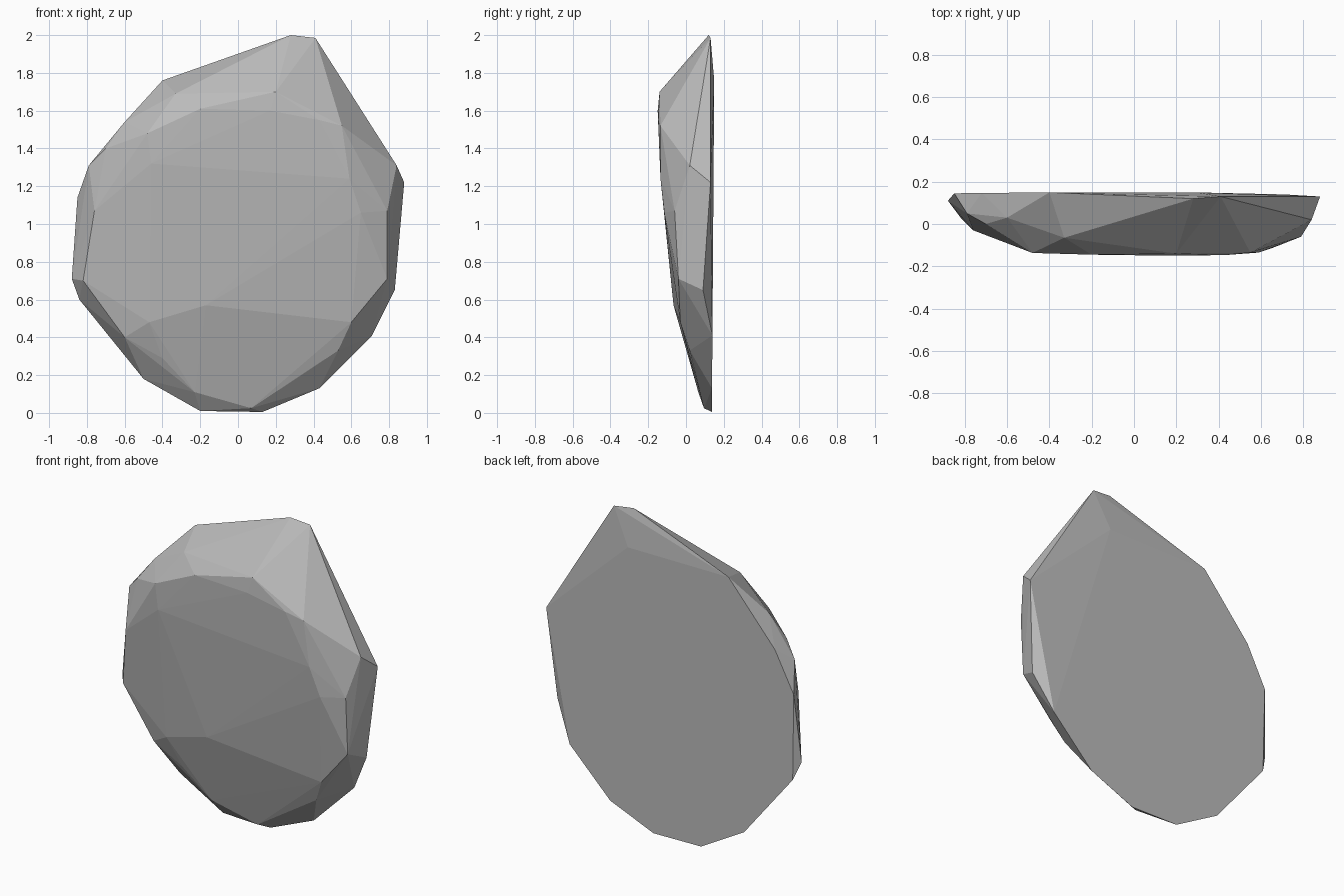
import bpy
import bmesh

# Remove the default cube
default_cube = bpy.data.objects.get("Cube")
if default_cube:
    bpy.data.objects.remove(default_cube, do_unlink=True)


def flat_material(name, colour):
    material = bpy.data.materials.new(name)
    material.use_nodes = True
    material.diffuse_color = colour
    shader = material.node_tree.nodes["Principled BSDF"]
    shader.inputs["Base Color"].default_value = colour
    shader.inputs["Roughness"].default_value = 0.9
    return material


def rear_point(x, z):
    """The flat rear of the slab leans very slightly towards the back at the top."""
    return (x, 0.137 + 0.007 * z, z)


def hull_object(name, points, material):
    """Wrap the chiselled corner points in a faceted convex shell."""
    mesh = bpy.data.meshes.new(name)
    shell = bmesh.new()
    for point in points:
        shell.verts.new(point)
    result = bmesh.ops.convex_hull(shell, input=shell.verts[:])
    unused = set(result["geom_interior"]) | set(result["geom_unused"])
    loose = [item for item in unused if isinstance(item, bmesh.types.BMVert)]
    bmesh.ops.delete(shell, geom=loose, context="VERTS")
    bmesh.ops.recalc_face_normals(shell, faces=shell.faces[:])
    for face in shell.faces:
        face.smooth = False
    shell.to_mesh(mesh)
    shell.free()
    mesh.materials.append(material)
    stone = bpy.data.objects.new(name, mesh)
    bpy.context.collection.objects.link(stone)
    return stone


# Outline of the flat rear face, as x and z
rear_outline = [
    (0.3, 1.76), (0.71, 0.41), (0.43, 0.13), (0.13, 0.005), (-0.2, 0.01),
    (-0.5, 0.18), (-0.84, 0.6), (-0.85, 1.14), (-0.72, 1.39), (-0.4, 1.76),
]

# Corners around the rim: peak, left side, bottom, right side
rim = [
    (0.28, 0.12, 2), (0.41, 0.13, 1.985), (0.84, 0.02, 1.31), (0.88, 0.13, 1.22),
    (0.83, 0.09, 0.65), (0.79, -0.04, 0.71), (0.79, -0.06, 1.07),
    (0.53, 0.02, 0.33), (0.07, 0.095, 0.025), (-0.23, 0.065, 0.11),
    (-0.4, 0.02, 0.29), (-0.6, 0.02, 0.4), (-0.82, 0.03, 0.7),
    (-0.88, 0.11, 0.71), (-0.76, -0.03, 1.07), (-0.79, 0.05, 1.31),
    (-0.7, 0, 1.4), (-0.6, 0.03, 1.54), (-0.33, -0.065, 1.69),
]

# Corners of the broad front face, which slopes back towards the bottom
front_face = [
    (0.2, -0.14, 1.7), (-0.2, -0.145, 1.61), (0.17, -0.15, 1.6),
    (0.43, -0.147, 1.55), (0.55, -0.135, 1.52), (0.59, -0.135, 1.24),
    (0.65, -0.115, 1.06), (0.6, -0.03, 0.48), (-0.17, -0.066, 0.57),
    (-0.47, -0.04, 0.48), (-0.46, -0.137, 1.32), (-0.48, -0.137, 1.48),
]

stone_grey = flat_material("stone grey", (0.5, 0.5, 0.5, 1))
corners = [rear_point(x, z) for x, z in rear_outline] + rim + front_face
hull_object("flat_stone", corners, stone_grey)
